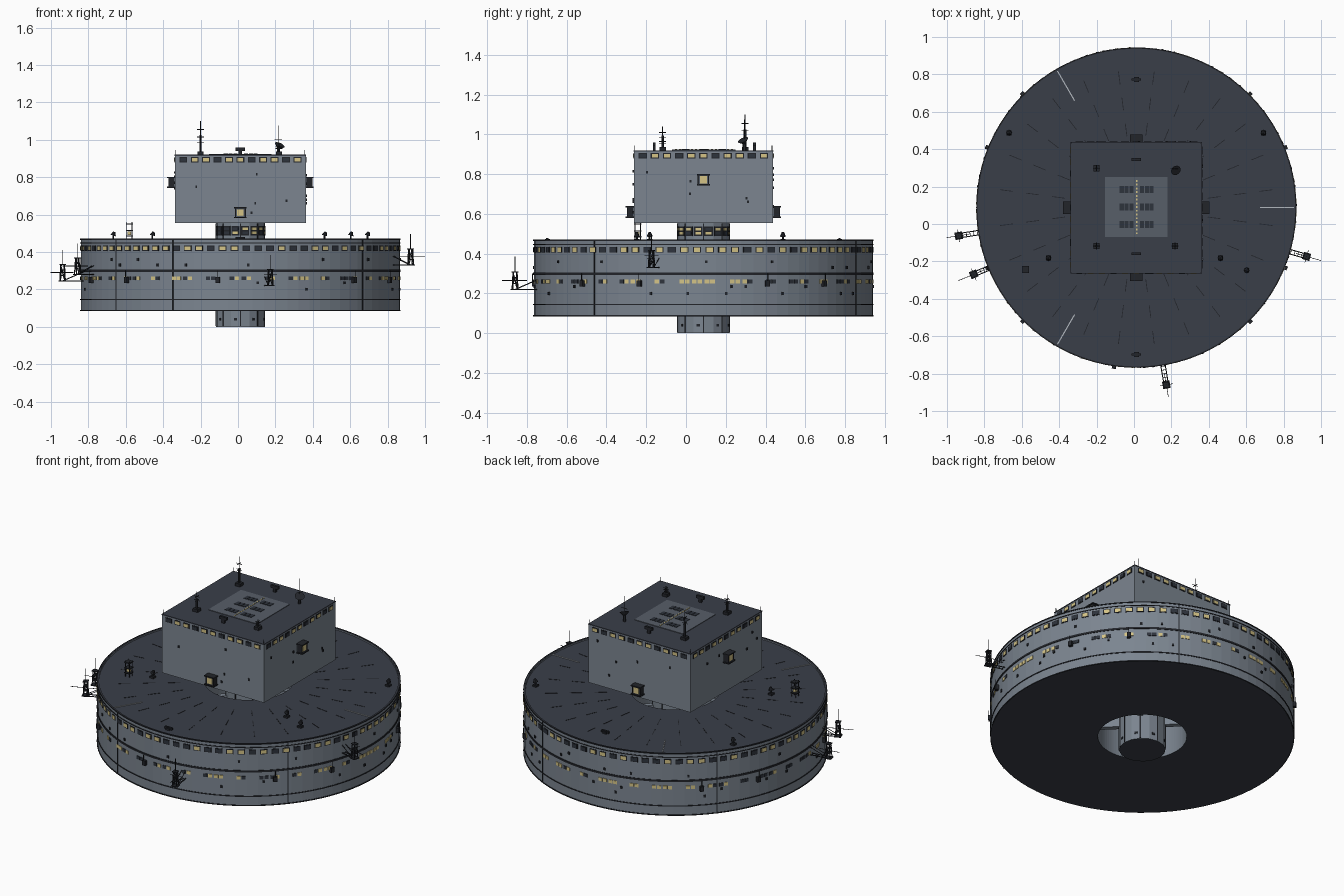
import bpy, bmesh, math, random
from mathutils import Matrix, Vector

if "Cube" in bpy.data.objects:
    bpy.data.objects.remove(bpy.data.objects["Cube"])

random.seed(4)
CX, CY = 0.0125, 0.0875          # axis of the station
R, SEG = 0.853, 84               # ring radius and facets
APO = R * math.cos(math.pi / SEG)

COLORS = {
    "hull_grey": (0.20, 0.235, 0.28), "roof_slate": (0.042, 0.049, 0.066),
    "panel_grey": (0.095, 0.112, 0.14), "window_lit": (0.66, 0.55, 0.24),
    "window_dark": (0.027, 0.033, 0.045), "metal_black": (0.016, 0.018, 0.023),
    "seam_pale": (0.45, 0.48, 0.52),
}
MATS = {}
for n, c in COLORS.items():
    MATS[n] = bpy.data.materials.new(n)
    MATS[n].diffuse_color = (*c, 1)


def frame(deg=0.0):
    """Frame on the station axis, local +x pointing outward at the angle."""
    return Matrix.Translation((CX, CY, 0)) @ Matrix.Rotation(math.radians(deg), 4, 'Z')


class Part:
    def __init__(self, name):
        self.name, self.bm, self.slots, self.f = name, bmesh.new(), [], frame()

    def slot(self, mat):
        if mat not in self.slots:
            self.slots.append(mat)
        return self.slots.index(mat)

    def paint(self, verts, mat):
        for f in {f for v in verts for f in v.link_faces}:
            f.material_index = self.slot(mat)

    def box(self, c, s, mat):
        m = self.f @ Matrix.Translation(c) @ Matrix.Diagonal((*s, 1))
        self.paint(bmesh.ops.create_cube(self.bm, size=1, matrix=m)['verts'], mat)

    def rod(self, p, q, r, mat="metal_black", r2=None, n=6):
        p, q = Vector(p), Vector(q)
        d = q - p
        m = self.f @ Matrix.Translation((p + q) / 2) @ d.to_track_quat('Z', 'Y').to_matrix().to_4x4()
        v = bmesh.ops.create_cone(self.bm, cap_ends=True, segments=n, radius1=r,
                                  radius2=r if r2 is None else r2, depth=d.length, matrix=m)['verts']
        self.paint(v, mat)

    def lathe(self, prof, n, side, flat):
        rings = [[self.bm.verts.new(frame(360 * i / n) @ Vector((r, 0, z))) for r, z in prof]
                 for i in range(n)]
        k, faces = len(prof), []
        for i in range(n):
            a, b = rings[i], rings[(i + 1) % n]
            for j in range(k):
                faces.append(self.bm.faces.new((a[j], b[j], b[(j + 1) % k], a[(j + 1) % k])))
        bmesh.ops.recalc_face_normals(self.bm, faces=faces)
        for f in faces:
            f.material_index = self.slot(flat if abs(f.normal.z) > 0.5 else side)

    def done(self):
        me = bpy.data.meshes.new(self.name)
        self.bm.to_mesh(me)
        self.bm.free()
        for s in self.slots:
            me.materials.append(MATS[s])
        bpy.context.collection.objects.link(bpy.data.objects.new(self.name, me))


def lit(p=0.5):
    return "window_lit" if random.random() < p else "window_dark"


# Main ring with open centre and low roof lip
p = Part("main_ring")
p.lathe([(0.25, 0.085), (R, 0.085), (R, 0.47), (0.843, 0.47), (0.843, 0.462), (0.25, 0.462)],
        SEG, "hull_grey", "roof_slate")
p.done()

# Dark trim bands around the ring
p = Part("ring_bands")
for z, h in ((0.088, 0.006), (0.145, 0.006), (0.30, 0.012), (0.447, 0.005), (0.468, 0.006)):
    p.lathe([(R - 0.004, z - h / 2), (R + 0.003, z - h / 2), (R + 0.003, z + h / 2),
             (R - 0.004, z + h / 2)], SEG, "metal_black", "metal_black")
for a in (64, 141, 219, 245, 320):
    p.f = frame(a)
    p.box((R, 0, 0.278), (0.006, 0.006, 0.38), "metal_black")
p.done()

# Ring windows: full upper row, broken lower row, scattered hatches
p = Part("ring_windows")
for i in range(SEG):
    p.f = frame((i + 0.5) * 360 / SEG)
    p.box((APO, 0, 0.42), (0.005, 0.042, 0.03), "metal_black")
    p.box((APO, 0, 0.42), (0.008, 0.032, 0.021), lit(0.6))
    if i % 5 not in (1, 4):
        for y in (-0.014, 0.014):
            p.box((APO, y, 0.26), (0.007, 0.023, 0.02), lit(0.6))
    if random.random() < 0.4:
        p.box((APO, random.uniform(-.02, .02), random.choice((0.2, 0.235, 0.33, 0.36))),
              (0.012, 0.012, 0.014), "metal_black")
p.done()

# Roof seams: three pale slots and faint dashed rays
p = Part("ring_roof_seams")
for a in (0, 120, 240):
    p.f = frame(a)
    p.box((0.755, 0, 0.463), (0.19, 0.006, 0.006), "seam_pale")
for i in range(24):
    p.f = frame(i * 15 + 7.5)
    for r in (0.42, 0.56, 0.7):
        p.box((r, 0, 0.462), (0.07, 0.004, 0.003), "metal_black")
p.done()

# Central core column with ribs, hatches and neck windows
p = Part("core_column")
p.rod((0, 0, 0), (0, 0, 0.56), 0.131, "hull_grey", n=16)
p.paint([v for v in p.bm.verts if v.co.z > 1], "hull_grey")
for f in p.bm.faces:
    if f.normal.z < -0.5:
        f.material_index = p.slot("roof_slate")
for i in range(16):
    p.f = frame((i + 0.5) * 22.5)
    p.box((0.1285, 0, 0.513), (0.006, 0.044, 0.05), "metal_black")
    for z in (0.502, 0.524):
        p.box((0.129, 0, z), (0.009, 0.03, 0.013), lit(0.6))
    if i % 2:
        p.box((0.1285, 0, 0.04), (0.006, 0.016, 0.012), "metal_black")
for i in range(8):
    p.f = frame(i * 45)
    p.box((0.13, 0, 0.278), (0.006, 0.006, 0.55), "metal_black")
p.done()

# Spokes joining core and ring
p = Part("core_spokes")
for a in (45, 135, 225, 315):
    p.f = frame(a)
    p.box((0.19, 0, 0.27), (0.14, 0.03, 0.24), "hull_grey")
p.done()

# Upper block with dark roof, edge trim and corner rods
p = Part("upper_block")
p.box((0, 0, 0.735), (0.70, 0.70, 0.36), "hull_grey")
p.box((0, 0, 0.917), (0.704, 0.704, 0.006), "roof_slate")
p.box((0, 0, 0.5565), (0.696, 0.696, 0.004), "roof_slate")
for a in range(4):
    p.f = frame(45 + 90 * a)
    p.rod((0.488, 0, 0.90), (0.488, 0, 0.945), 0.002)
p.done()

# Block windows, projecting bays and small wall fittings
p = Part("block_windows_and_bays")
for a in range(4):
    p.f = frame(90 * a)
    for i in range(11):
        y = (i - 5) * 0.061
        p.box((0.35, y, 0.893), (0.005, 0.042, 0.028), "metal_black")
        p.box((0.35, y, 0.893), (0.009, 0.031, 0.018), "window_dark" if i % 3 == a % 3 else "window_lit")
    z = 0.61 if a % 2 else 0.772
    p.box((0.366, 0, z), (0.032, 0.05, 0.05), "panel_grey")
    for s in (-1, 1):
        p.box((0.37, 0, z + s * 0.026), (0.042, 0.066, 0.007), "metal_black")
        p.box((0.37, s * 0.026, z), (0.03, 0.006, 0.05), "metal_black")
    p.box((0.382, 0, z), (0.006, 0.036, 0.036), "window_lit")
    for i in range(5):
        p.box((0.351, random.uniform(-.3, .3), random.uniform(.6, .84)), (0.01, 0.009, 0.013), "metal_black")
p.done()

# Roof skylight panel
p = Part("roof_skylight")
p.box((0, 0.0025, 0.921), (0.335, 0.32, 0.005), "panel_grey")
for y in (-0.09, 0.003, 0.096):
    for x in (-0.078, -0.052, -0.026, 0.03, 0.056, 0.082):
        p.box((x, y, 0.924), (0.022, 0.038, 0.004), "window_dark")
for i in range(15):
    p.box((0.002, -0.137 + i * 0.02, 0.924), (0.007, 0.01, 0.004), "window_lit")
p.done()

# Roof masts and dish
p = Part("roof_masts")
for x, y, top in ((-0.213, 0.21, 1.1), (-0.213, -0.205, 1.04), (0.207, -0.205, 0.98)):
    p.box((x, y, 0.928), (0.034, 0.034, 0.02), "metal_black")
    p.rod((x, y, 0.92), (x, y, (top + 0.95) / 2), 0.007)
    p.rod((x, y, 0.92), (x, y, top), 0.002)
    for k in (0.55, 0.75):
        z = 0.92 + (top - 0.92) * k
        p.rod((x - 0.018, y, z), (x + 0.018, y, z), 0.002)
        p.rod((x, y - 0.018, z), (x, y + 0.018, z), 0.002)
x, y = 0.203, 0.207
p.rod((x, y, 0.92), (x, y, 0.96), 0.009)
p.rod((x, y, 0.955), (x + 0.008, y - 0.008, 0.972), 0.008, r2=0.028, n=12)
p.rod((x, y, 0.96), (x, y, 1.075), 0.0018)
p.rod((x - 0.02, y, 1.0), (x + 0.02, y, 1.0), 0.002)
for y in (-0.2475, 0.2575):
    p.box((0, y, 0.93), (0.02, 0.014, 0.03), "metal_black")
    p.box((0, y, 0.95), (0.05, 0.014, 0.018), "metal_black")
p.done()

# Deck equipment on the ring roof
p = Part("deck_equipment")
for x, y in ((-.68, .40), (.68, .40), (.59, -.335), (-.47, -.27), (.45, -.27), (0, .685), (0, -.785)):
    p.box((x, y, 0.467), (0.026, 0.026, 0.012), "metal_black")
    if x:
        p.rod((x, y, 0.465), (x, y, 0.495), 0.005)
        p.rod((x, y, 0.488), (x + 0.006, y, 0.508), 0.015, r2=0.006, n=8)
    else:
        p.box((x, y, 0.472), (0.05, 0.012, 0.014), "metal_black")
for dx in (-0.014, 0.014):
    for dy in (-0.014, 0.014):
        p.rod((-.593 + dx, -.33 + dy, 0.46), (-.593 + dx, -.33 + dy, 0.56), 0.0025)
for z in (0.485, 0.515, 0.55):
    p.box((-.593, -.33, z), (0.038, 0.038, 0.006), "metal_black")
p.box((-.593, -.33, 0.50), (0.018, 0.018, 0.018), "window_lit")
p.done()

# Small fittings on the ring wall
p = Part("wall_fittings")
for a in (22, 45, 135, 158, 202, 225, 262, 315, 338):
    p.f = frame(a)
    p.box((0.86, 0, 0.25), (0.02, 0.022, 0.03), "metal_black")
    p.rod((0.868, 0, 0.24), (0.868, 0, 0.30), 0.002)
p.done()

# Outrigger arms carrying lattice towers
for n, (a, r, z) in enumerate(((-16, .947, .33), (189, .962, .245), (202.3, .94, .28), (-80.4, .961, .22))):
    p = Part("outrigger_tower_%d" % (n + 1))
    p.f = frame(a)
    for s in (-1, 1):
        p.rod((0.845, s * 0.012, z), (r + 0.018, s * 0.012, z), 0.003)
        p.rod((0.845, s * 0.012, z + 0.05), (r, s * 0.012, z), 0.002)
        for t in (-1, 1):
            p.rod((r + t * 0.013, s * 0.013, z), (r + t * 0.009, s * 0.009, z + 0.085), 0.003)
        p.rod((r - 0.013, s * 0.013, z), (r + 0.01, s * 0.01, z + 0.08), 0.002)
        p.rod((r + s * 0.013, -0.013, z), (r + s * 0.01, 0.01, z + 0.08), 0.002)
    for i in range(5):
        p.rod((0.86 + i * 0.02, -0.013, z), (0.86 + i * 0.02, 0.013, z), 0.002)
    for h, w in ((0, 0.04), (0.03, 0.026), (0.058, 0.024), (0.087, 0.03)):
        p.box((r, 0, z + h), (w, w, 0.005), "metal_black")
    p.rod((r, 0, z + 0.085), (r, 0, z + 0.165), 0.002)
    p.rod((r - 0.06, 0, z + 0.045), (1.027, 0, z + 0.045), 0.0018)
    p.rod((r, -0.035, z + 0.06), (r, 0.035, z + 0.06), 0.0018)
    p.done()

for m in bpy.data.materials:
    if m.users and not m.is_grease_pencil:
        m.use_nodes = True
        m.node_tree.nodes["Principled BSDF"].inputs["Base Color"].default_value = m.diffuse_color
